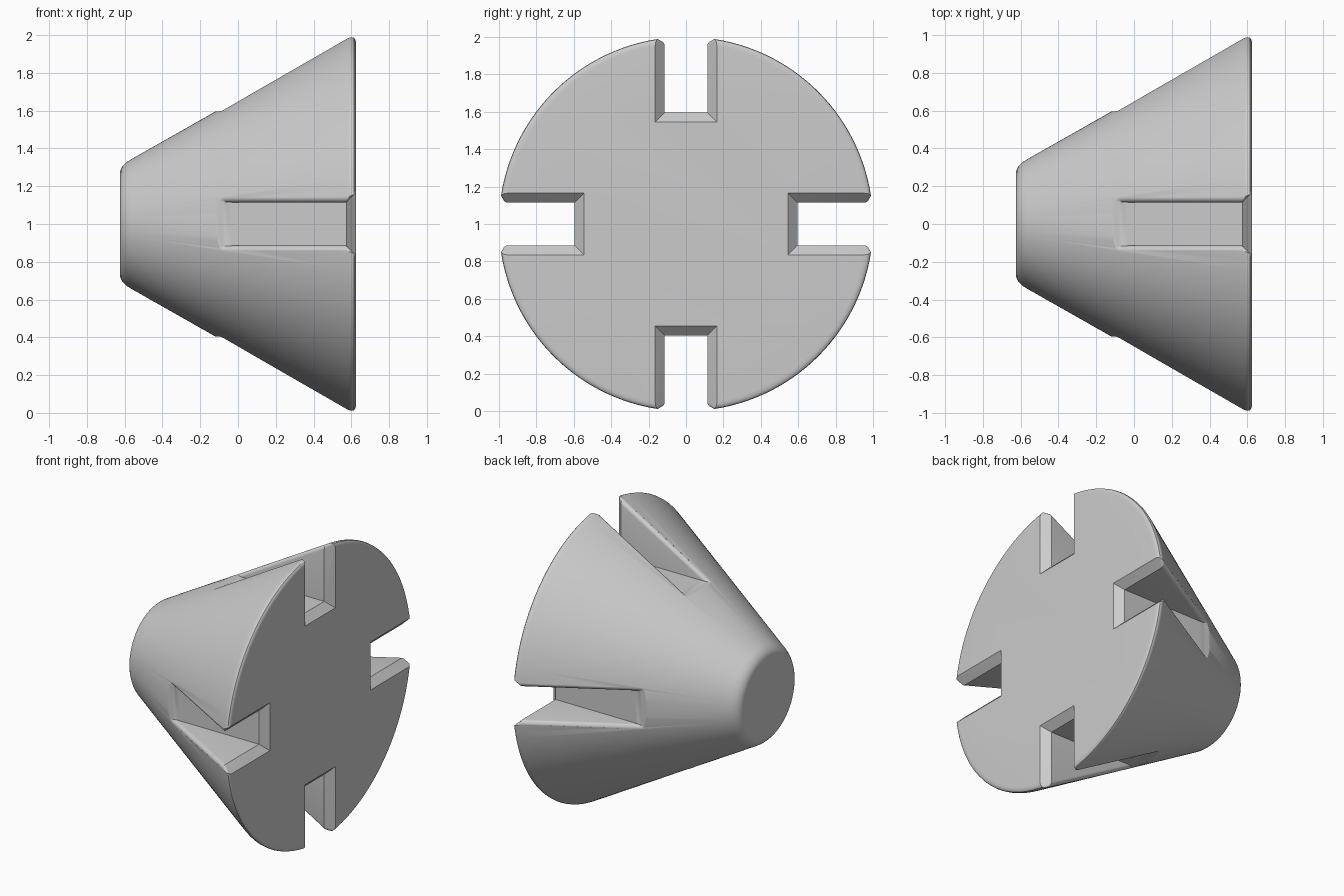
import bpy, bmesh, math
from mathutils import Matrix, Vector

cube = bpy.data.objects.get("Cube")
if cube:
    bpy.data.objects.remove(cube)

grey = bpy.data.materials.new("light grey")
grey.use_nodes = True
COLOUR = (0.6, 0.6, 0.6, 1)
grey.diffuse_color = COLOUR
grey.node_tree.nodes["Principled BSDF"].inputs["Base Color"].default_value = COLOUR

HALF = 0.625              # half the length along x
SLOPE, TIP = 0.567, 0.309  # cone radius = TIP + SLOPE * (x + HALF)
FLOOR, SLOT, ROUND = 0.595, 0.115, 0.026


def cone_radius(x):
    return TIP + SLOPE * (x + HALF)


def curve(a, b, c, steps=6):
    """Rounded corner from a to c, pulled towards b."""
    a, b, c = Vector(a), Vector(b), Vector(c)
    return [a.lerp(b, i / steps).lerp(b.lerp(c, i / steps), i / steps)
            for i in range(steps + 1)]


def loft(bm, rings):
    """Bridge closed rings of points and cap both ends."""
    loops = [[bm.verts.new(p) for p in ring] for ring in rings]
    n = len(loops[0])
    for lo, hi in zip(loops, loops[1:]):
        for i in range(n):
            j = (i + 1) % n
            bm.faces.new((lo[i], lo[j], hi[j], hi[i]))
    bm.faces.new(loops[0][::-1])
    bm.faces.new(loops[-1])


def make_object(name, bm):
    bmesh.ops.recalc_face_normals(bm, faces=bm.faces)
    mesh = bpy.data.meshes.new(name)
    bm.to_mesh(mesh)
    bm.free()
    mesh.materials.append(grey)
    obj = bpy.data.objects.new(name, mesh)
    obj.location.z = 1
    bpy.context.collection.objects.link(obj)
    return obj


# Tapered body, with a rounded tip and rim
corner = cone_radius(HALF)
profile = curve((-HALF, 0.265), (-HALF, TIP), (-0.57, cone_radius(-0.57)))
profile += curve((0.58, cone_radius(0.58)), (HALF, corner), (HALF, 0.965))
SIDES = 128
bm = bmesh.new()
loft(bm, [[(x, r * math.cos(t), r * math.sin(t))
           for t in (2 * math.pi * i / SIDES for i in range(SIDES))]
          for x, r in profile])
body = make_object("slotted_cone", bm)


# Slot cutter: flat floor, rounded lips along the cone, flared mouth at the base
def slot_section(x, flare=0):
    lip = math.sqrt(cone_radius(x) ** 2 - (SLOT + ROUND) ** 2)
    side = [(SLOT, FLOOR - flare)]
    for i in range(6):
        a = math.pi / 2 * i / 5
        side.append((SLOT + ROUND * (1 - math.cos(a)),
                     max(FLOOR - flare, lip - ROUND + ROUND * math.sin(a))))
    side.append((SLOT + ROUND, 1.3))
    side = [(y + flare, z) for y, z in side]
    return [(x, y, z) for y, z in side] + [(x, -y, z) for y, z in reversed(side)]


bm = bmesh.new()
for turn in range(4):
    slot = bmesh.new()
    rings = [slot_section(x) for x in (-0.2, -0.12, -0.1, -0.08, -0.06, -0.03, 0.575)]
    loft(slot, rings + [slot_section(0.675, 0.1)])
    bmesh.ops.remove_doubles(slot, verts=slot.verts, dist=1e-5)
    bmesh.ops.triangulate(slot, faces=slot.faces)
    slot.transform(Matrix.Rotation(turn * math.pi / 2, 4, 'X'))
    part = bpy.data.meshes.new("slot_part")
    slot.to_mesh(part)
    slot.free()
    bm.from_mesh(part)
    bpy.data.meshes.remove(part)
cutter = make_object("slot_cutter", bm)
cutter.hide_render = True

# Cut the four slots, then smooth the rounded surfaces
cut = body.modifiers.new("slots", 'BOOLEAN')
cut.operation, cut.solver, cut.object = 'DIFFERENCE', 'EXACT', cutter
bpy.ops.object.select_all(action='DESELECT')
body.select_set(True)
bpy.context.view_layer.objects.active = body
bpy.ops.object.modifier_apply(modifier=cut.name)
bpy.data.objects.remove(cutter)
bpy.ops.object.shade_smooth_by_angle(angle=math.radians(30))
